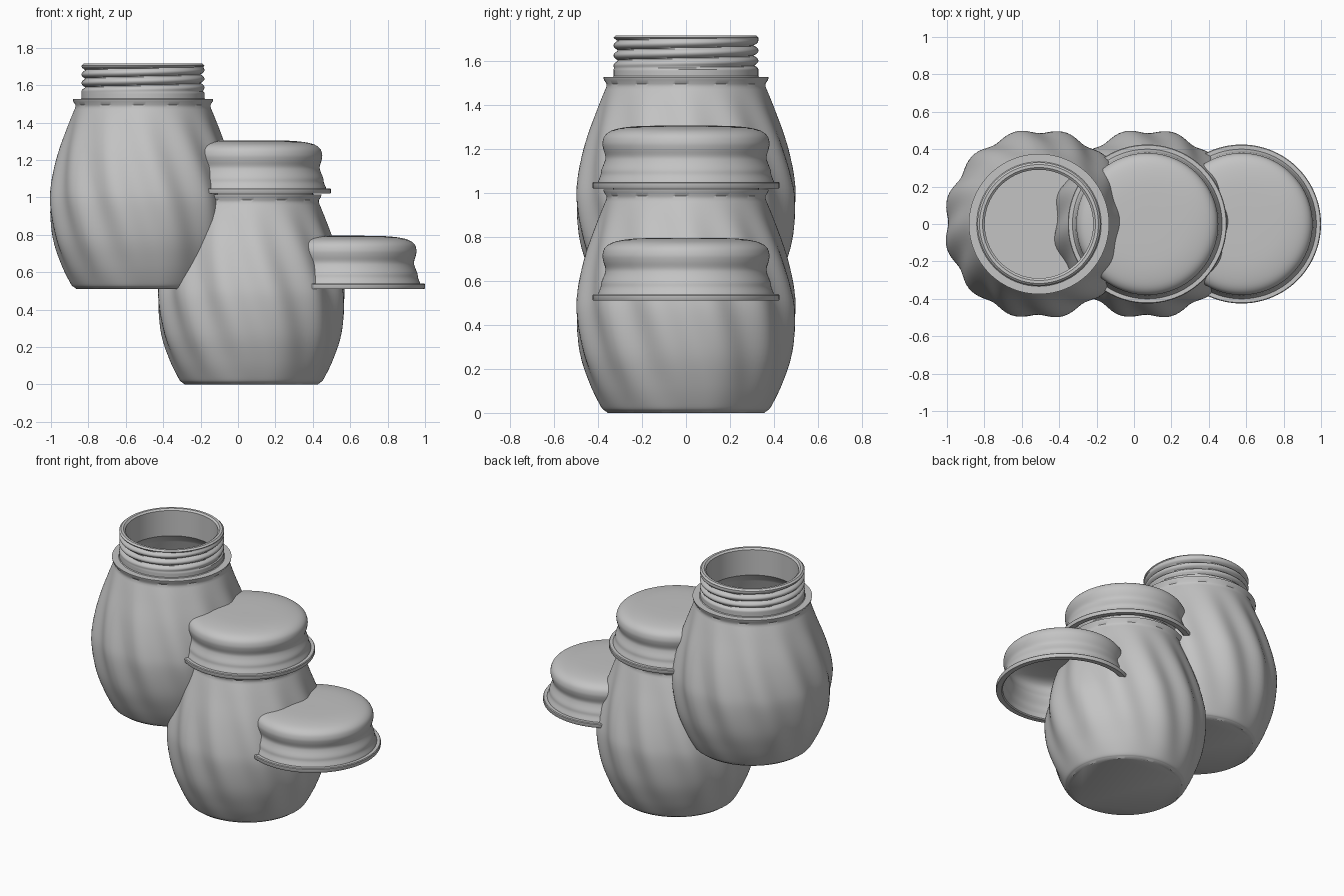
import bpy, bmesh, math

cube = bpy.data.objects.get("Cube")
if cube:
    bpy.data.objects.remove(cube, do_unlink=True)

GREY = (0.55, 0.55, 0.55, 1)
grey = bpy.data.materials.new("plain grey")
grey.use_nodes = True
grey.diffuse_color = GREY
grey.node_tree.nodes["Principled BSDF"].inputs["Base Color"].default_value = GREY

SEGMENTS = 144


def smooth_curve(pts, steps):
    """Catmull-Rom curve through (radius, height) points."""
    out = []
    for i in range(len(pts) - 1):
        a, b, c, d = (pts[max(i - 1, 0)], pts[i], pts[i + 1],
                      pts[min(i + 2, len(pts) - 1)])
        for s in range(steps):
            t = s / steps
            out.append(tuple(
                0.5 * (2 * q + (r - p) * t + (2 * p - 5 * q + 4 * r - s4) * t * t
                       + (3 * q - p - 3 * r + s4) * t ** 3)
                for p, q, r, s4 in zip(a, b, c, d)))
    return out + [pts[-1]]


def lathe(name, profile, location, shape=None):
    """Revolve a profile; shape(kind, r, z, angle) may vary the radius."""
    bm = bmesh.new()
    rings = []
    for kind, r, z in profile:
        ring = []
        for k in range(SEGMENTS):
            a = 2 * math.pi * k / SEGMENTS
            rr = shape(kind, r, z, a) if shape else r
            ring.append(bm.verts.new((rr * math.cos(a), rr * math.sin(a), z)))
        rings.append(ring)
    for lo, hi in zip(rings, rings[1:]):
        for k in range(SEGMENTS):
            n = (k + 1) % SEGMENTS
            bm.faces.new((lo[k], lo[n], hi[n], hi[k]))
    for ring in (rings[0], rings[-1]):
        bm.faces.new(ring)
    bmesh.ops.recalc_face_normals(bm, faces=bm.faces)
    mesh = bpy.data.meshes.new(name)
    bm.to_mesh(mesh)
    bm.free()
    mesh.materials.append(grey)
    obj = bpy.data.objects.new(name, mesh)
    obj.location = location
    bpy.context.collection.objects.link(obj)
    bpy.ops.object.select_all(action='DESELECT')
    obj.select_set(True)
    bpy.context.view_layer.objects.active = obj
    bpy.ops.object.shade_smooth_by_angle(angle=math.radians(38))
    return obj


def tag(kind, pts):
    return [(kind, r, z) for r, z in pts]


def jar_shape(kind, r, z, a):
    # twisted flutes on the belly
    if kind == "belly":
        depth = 0.0125 * max(0, math.sin(math.pi * min(z / 0.98, 1)))
        return r - depth * math.cos(12 * (a + 0.6 * (z - 0.44)))
    # helical grooves on the neck
    if kind == "neck":
        phase = (z - 1.136) / 0.046 - (a + math.pi / 2) / (2 * math.pi)
        fade = max(0, min(1, (z - 1.05) / 0.02, (1.195 - z) / 0.015))
        groove = 1 - abs(math.sin(math.pi * phase)) ** 0.7
        return r - 0.025 * groove * fade
    return r


# Jar: fluted belly, shoulder rim, threaded neck, hollow inside
belly = smooth_curve([(0.368, 0.01), (0.386, 0.03), (0.432, 0.13), (0.477, 0.27),
                      (0.497, 0.44), (0.487, 0.56), (0.449, 0.72), (0.395, 0.88),
                      (0.362, 0.97)], 5)
neck = [(0.329, 1.02 + 0.175 * i / 34) for i in range(35)]
inside = [(max(r - 0.03, 0.29), z) for r, z in reversed(belly) if z > 0.04]
jar_profile = (
    tag("base", [(0.355, 0)]) + tag("belly", belly)
    + tag("rim", [(0.361, 0.985), (0.373, 1.003), (0.375, 1.015), (0.333, 1.015)])
    + tag("neck", neck)
    + tag("lip", [(0.318, 1.205), (0.302, 1.205), (0.29, 1.195), (0.29, 1.02)])
    + tag("inside", inside) + tag("floor", [(0.35, 0.02)]))

# Lid: flared rim, waisted wall, rounded top, hollow underside
wall = smooth_curve([(0.398, 0.035), (0.388, 0.06), (0.384, 0.085), (0.37, 0.12),
                     (0.366, 0.145), (0.376, 0.18), (0.379, 0.21), (0.366, 0.243),
                     (0.325, 0.267), (0.24, 0.281), (0.12, 0.285), (0.02, 0.285)], 4)
hollow = [(max(r - 0.015, 0.01), min(z, z - 0.015 * (z > 0.2)))
          for r, z in wall]
lid_profile = (
    tag("inside", list(reversed(hollow)))
    + tag("rim", [(0.383, 0.006), (0.39, 0), (0.422, 0), (0.425, 0.004),
                  (0.425, 0.024), (0.421, 0.029), (0.4, 0.029)])
    + tag("wall", wall))

RIGHT, MIDDLE, LEFT, RAISE = -0.508, 0.071, 0.575, 0.51
lathe("open_jar", jar_profile, (RIGHT, 0, RAISE), jar_shape)
lathe("closed_jar", jar_profile, (MIDDLE, 0, 0), jar_shape)
lathe("fitted_lid", lid_profile, (MIDDLE, 0, 2 * RAISE))
lathe("loose_lid", lid_profile, (LEFT, 0, RAISE))
